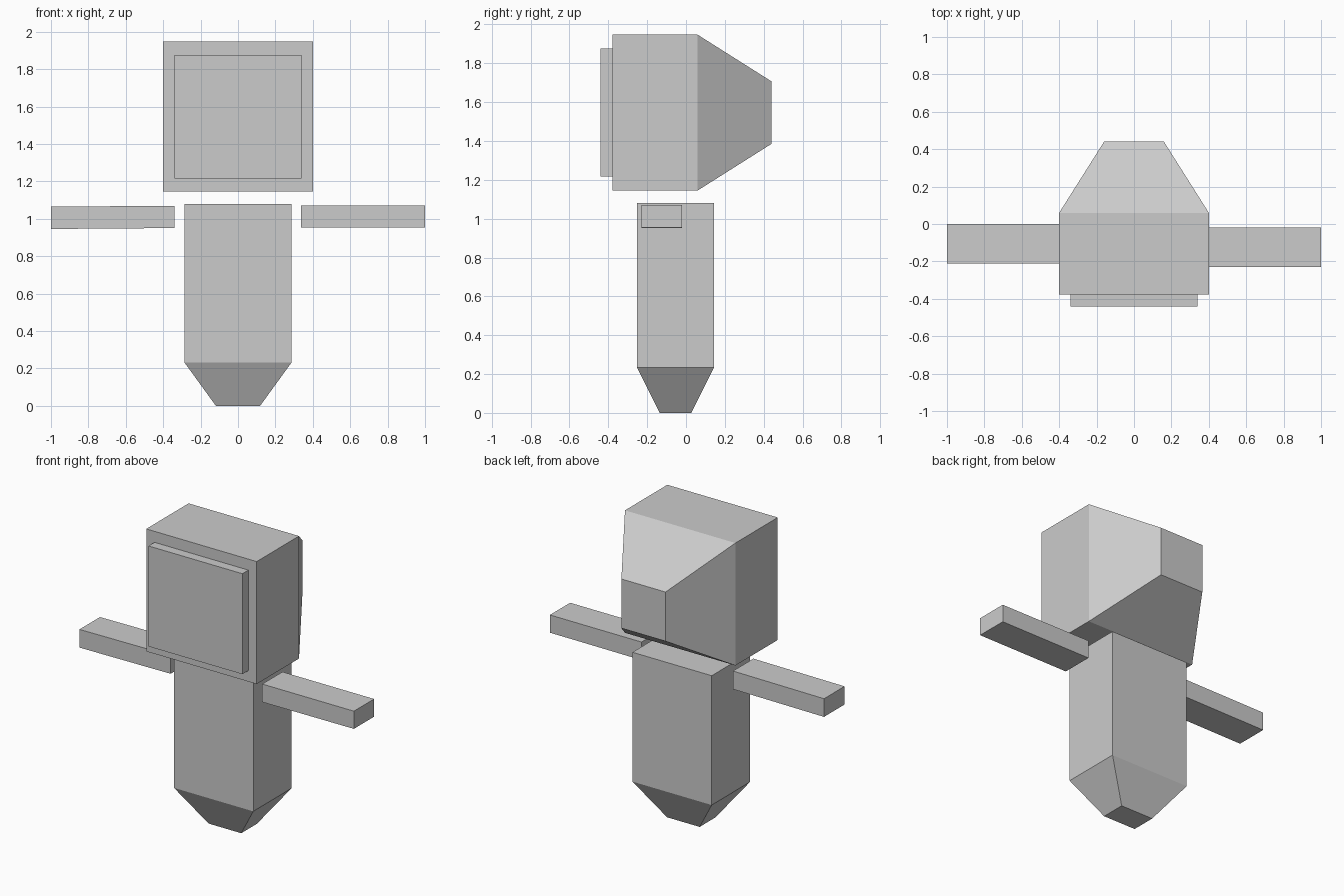
import bpy
import bmesh

if "Cube" in bpy.data.objects:
    bpy.data.objects.remove(bpy.data.objects["Cube"])


def loft(name, sections, axis):
    """Closed solid through rectangles (position, u0, u1, v0, v1) along one axis."""
    bm = bmesh.new()
    rings = []
    for p, u0, u1, v0, v1 in sections:
        ring = []
        for u, v in ((u0, v0), (u1, v0), (u1, v1), (u0, v1)):
            co = [u, v]
            co.insert(axis, p)
            ring.append(bm.verts.new(co))
        rings.append(ring)
    for a, b in zip(rings, rings[1:]):
        for i in range(4):
            j = (i + 1) % 4
            bm.faces.new((a[i], a[j], b[j], b[i]))
    bm.faces.new(rings[0])
    bm.faces.new(rings[-1])
    bmesh.ops.recalc_face_normals(bm, faces=bm.faces)
    mesh = bpy.data.meshes.new(name)
    bm.to_mesh(mesh)
    bm.free()
    obj = bpy.data.objects.new(name, mesh)
    bpy.context.collection.objects.link(obj)
    return obj


X, Y, Z = 0, 1, 2

# Head: square block tapering toward the back
loft("head", [(-0.378, -0.4, 0.4, 1.145, 1.947),
              (0.06, -0.4, 0.4, 1.145, 1.947),
              (0.44, -0.16, 0.16, 1.385, 1.707)], Y)

# Raised face panel
loft("face_panel", [(-0.44, -0.34, 0.34, 1.217, 1.875),
                    (-0.375, -0.34, 0.34, 1.217, 1.875)], Y)

# Body: upright block narrowing at the base
loft("body", [(0.0, -0.118, 0.118, -0.135, 0.027),
              (0.233, -0.287, 0.287, -0.252, 0.144),
              (1.08, -0.287, 0.287, -0.252, 0.144)], Z)

# Arms: flat bars, set slightly unevenly
loft("left_arm", [(-1.0, -0.212, 0.0, 0.946, 1.065),
                  (-0.34, -0.212, 0.0, 0.951, 1.07)], X)
loft("right_arm", [(0.336, -0.229, -0.02, 0.953, 1.071),
                   (1.0, -0.229, -0.02, 0.955, 1.071)], X)
